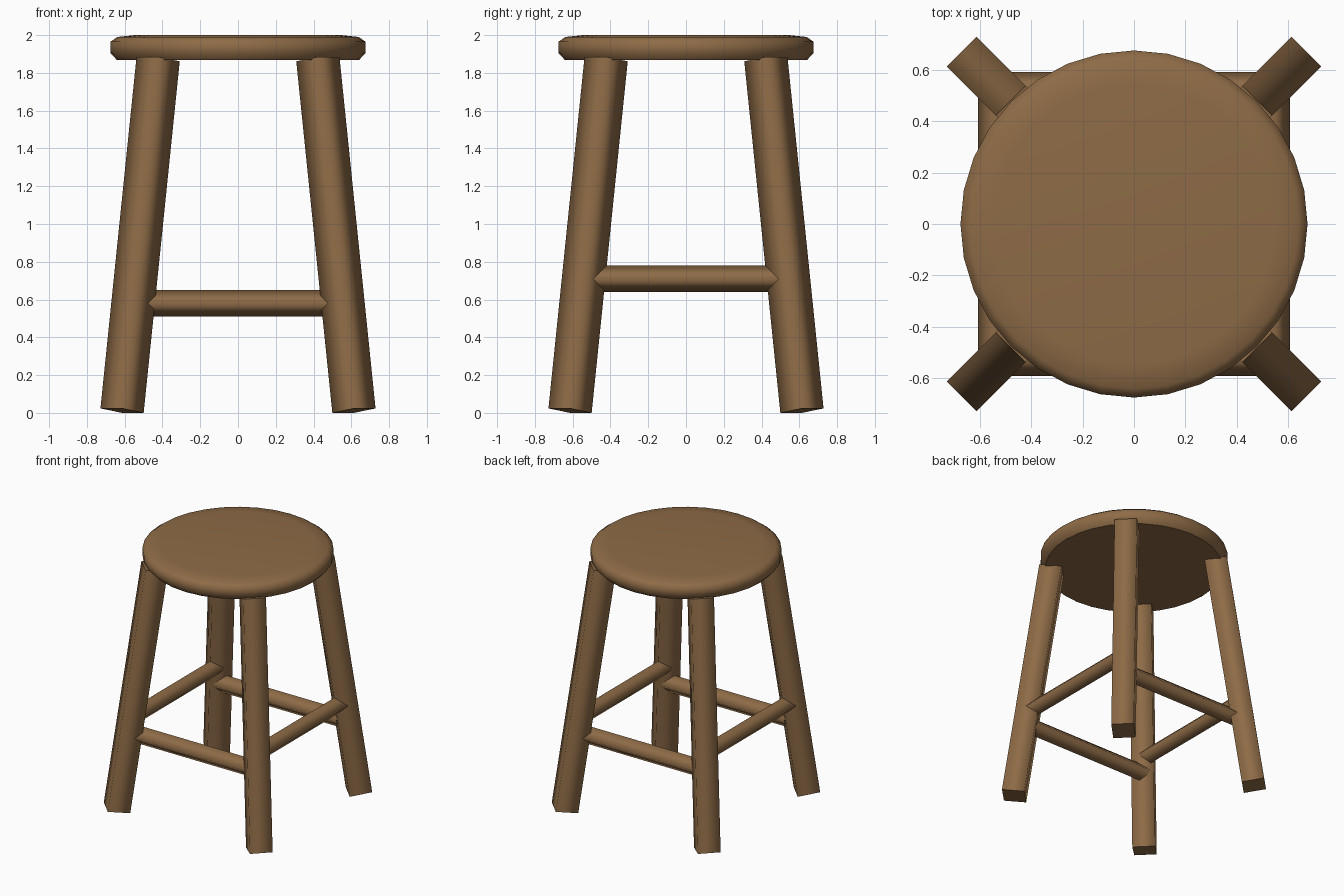
import bpy, bmesh, math
from mathutils import Vector, Matrix

if "Cube" in bpy.data.objects:
    bpy.data.objects.remove(bpy.data.objects["Cube"], do_unlink=True)

wood = bpy.data.materials.new("brown_wood")
wood.use_nodes = True
colour = (0.27, 0.147, 0.062, 1)
wood.diffuse_color = colour
wood.node_tree.nodes["Principled BSDF"].inputs["Base Color"].default_value = colour


def finish(name, bm):
    """Turn a bmesh into a named wooden object."""
    bmesh.ops.recalc_face_normals(bm, faces=bm.faces)
    mesh = bpy.data.meshes.new(name)
    bm.to_mesh(mesh)
    bm.free()
    mesh.materials.append(wood)
    obj = bpy.data.objects.new(name, mesh)
    bpy.context.collection.objects.link(obj)


def square_bar(name, start, end, radius, side, turn):
    """Four-sided bar with softly shaded sides and crisp flat ends.
    The cross-section is framed by the bar's axis and the side direction."""
    axis = (end - start).normalized()
    side = side.normalized()
    frame = Matrix((side, axis.cross(side), axis)).transposed().to_4x4()
    place = Matrix.Translation((start + end) / 2) @ frame @ Matrix.Rotation(turn, 4, 'Z')
    bm = bmesh.new()
    bmesh.ops.create_cone(bm, cap_ends=True, segments=4, radius1=radius, radius2=radius,
                          depth=(end - start).length, matrix=place)
    for face in bm.faces:
        face.smooth = abs(face.normal.dot(axis)) < 0.5
    for edge in bm.edges:
        edge.smooth = all(f.smooth for f in edge.link_faces)
    finish(name, bm)


# Round seat, lathed from a rounded rim profile
profile = [(0, 2.0), (0.545, 2.0), (0.64, 1.99), (0.675, 1.965),
           (0.675, 1.905), (0.64, 1.867), (0, 1.867)]
bm = bmesh.new()
points = [bm.verts.new((r, 0, z)) for r, z in profile]
rim = [bm.edges.new(pair) for pair in zip(points, points[1:])]
bmesh.ops.spin(bm, geom=points + rim, cent=(0, 0, 0), axis=(0, 0, 1),
               angle=math.tau, steps=32)
bmesh.ops.remove_doubles(bm, verts=bm.verts, dist=0.0005)
bmesh.ops.recalc_face_normals(bm, faces=bm.faces)
for face in bm.faces:
    face.smooth = face.normal.z > -0.9
for edge in bm.edges:
    edge.smooth = len({f.smooth for f in edge.link_faces}) == 1
finish("seat", bm)

# Square legs splayed along the diagonals
for x, x_name in ((1, "left"), (-1, "right")):
    for y, y_name in ((-1, "front"), (1, "back")):
        out = Vector((x, y, 0)).normalized()
        foot = out * 0.868 + Vector((0, 0, 0.012))
        top = out * 0.598 + Vector((0, 0, 1.873))
        across = Vector((-y, x, 0))
        square_bar(f"{y_name}_{x_name}_leg", foot, top, 0.115, across, math.pi / 4)

# Rungs set on edge, the side pair higher than the front and back pair
up = Vector((0, 0, 1))
for s, fb, lr in ((-1, "front", "right"), (1, "back", "left")):
    square_bar(f"{fb}_rung", Vector((-0.53, s * 0.52, 0.58)),
               Vector((0.53, s * 0.52, 0.58)), 0.071, up, 0)
    square_bar(f"{lr}_rung", Vector((s * 0.535, -0.53, 0.71)),
               Vector((s * 0.535, 0.53, 0.71)), 0.071, up, 0)
